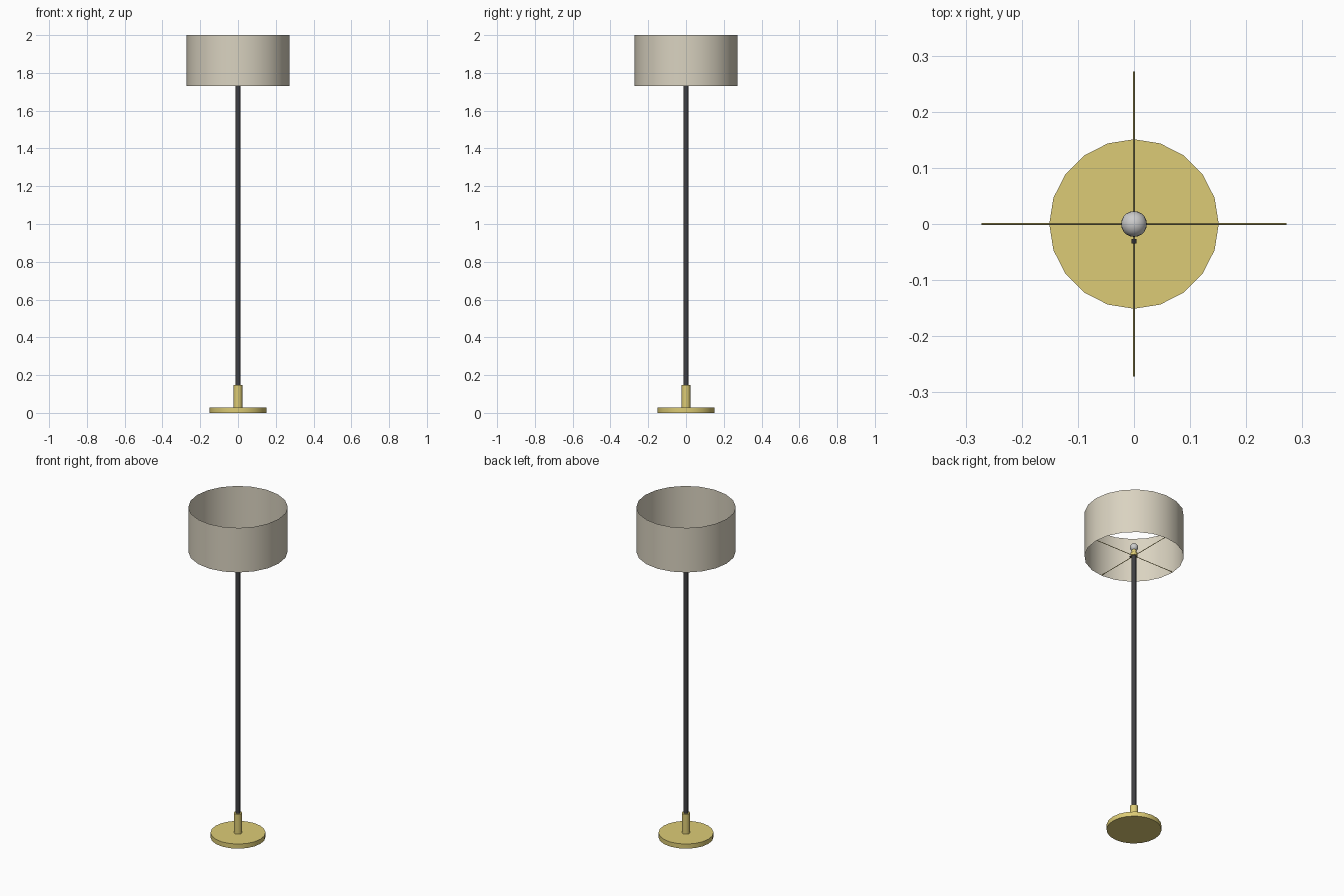
import bpy, math

if "Cube" in bpy.data.objects:
    bpy.data.objects.remove(bpy.data.objects["Cube"])


def material(name, color):
    m = bpy.data.materials.new(name)
    m.diffuse_color = (*color, 1)
    m.use_nodes = True
    m.node_tree.nodes["Principled BSDF"].inputs["Base Color"].default_value = m.diffuse_color
    return m


brass = material("brass", (0.72, 0.60, 0.18))
black = material("black_metal", (0.05, 0.05, 0.055))
fabric = material("fabric", (0.70, 0.65, 0.53))


def finish(name, mat=None):
    ob = bpy.context.object
    ob.name = name
    if mat:
        ob.data.materials.append(mat)
    bpy.ops.object.shade_smooth_by_angle(angle=math.radians(40))
    return ob


def cylinder(name, r, z0, z1, mat, sides=20, fill='NGON'):
    bpy.ops.mesh.primitive_cylinder_add(vertices=sides, radius=r, depth=z1 - z0,
                                        end_fill_type=fill, location=(0, 0, (z0 + z1) / 2))
    return finish(name, mat)


def rod(name, r, length, loc, rot, mat, sides=8):
    bpy.ops.mesh.primitive_cylinder_add(vertices=sides, radius=r, depth=length,
                                        location=loc, rotation=rot)
    return finish(name, mat)


# Base and stand
cylinder("base", 0.151, 0, 0.028, brass)
cylinder("base_collar", 0.023, 0.028, 0.148, brass)
cylinder("pole", 0.0125, 0.148, 1.735, black)

# Open drum shade
cylinder("shade", 0.273, 1.73, 2.0, fabric, fill='NOTHING')

# Shade support spokes
for i in range(4):
    a = i * math.pi / 2
    rod(f"spoke_{i + 1}", 0.0018, 0.272,
        (0.136 * math.cos(a), 0.136 * math.sin(a), 1.736),
        (0, math.pi / 2, a), brass)

# Socket with turn switch
cylinder("socket", 0.020, 1.735, 1.752, brass)
cylinder("socket_neck", 0.013, 1.752, 1.775, brass)
rod("switch_stem", 0.002, 0.014, (0, -0.024, 1.744), (math.pi / 2, 0, 0), brass)
rod("switch_knob", 0.0045, 0.008, (0, -0.031, 1.744), (math.pi / 2, 0, 0), black)

# Bulb
bpy.ops.mesh.primitive_uv_sphere_add(segments=20, ring_count=12, radius=0.023,
                                     location=(0, 0, 1.79))
finish("bulb")
